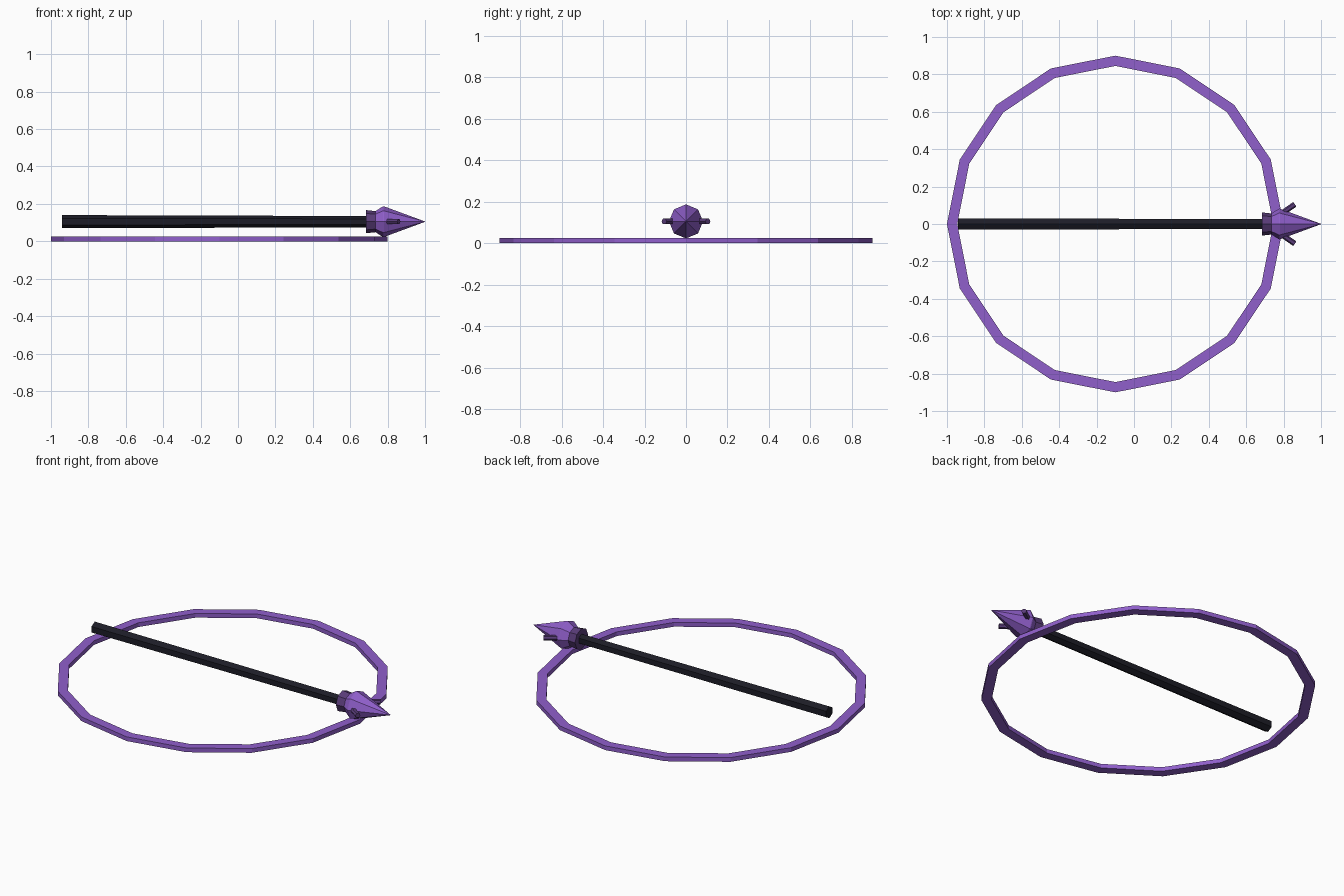
import bpy
import math
from mathutils import Vector

cube = bpy.data.objects.get("Cube")
if cube:
    bpy.data.objects.remove(cube)


def material(name, color):
    mat = bpy.data.materials.new(name)
    mat.use_nodes = True
    mat.diffuse_color = (*color, 1)
    mat.node_tree.nodes["Principled BSDF"].inputs["Base Color"].default_value = (*color, 1)
    return mat


purple = material("purple", (0.28, 0.115, 0.60))
dark_purple = material("dark purple", (0.10, 0.045, 0.19))
black = material("blue black", (0.012, 0.012, 0.02))


def lathe(name, profile, sides, start, direction, mat, turn=0.0, closed=False):
    """Sweep (radius, distance) points round an axis; closed makes a ring."""
    axis = Vector(direction).normalized()
    rot = axis.to_track_quat("Z", "Y")
    verts, faces = [], []
    for r, d in profile:
        for i in range(sides):
            a = turn + math.tau * i / sides
            verts.append(Vector(start) + rot @ Vector((r * math.cos(a), r * math.sin(a), d)))
    n = len(profile)
    for j in range(n if closed else n - 1):
        k = (j + 1) % n
        for i in range(sides):
            m = (i + 1) % sides
            faces.append((j * sides + i, j * sides + m, k * sides + m, k * sides + i))
    if not closed:
        faces.append(tuple(reversed(range(sides))))
        faces.append(tuple(range((n - 1) * sides, n * sides)))
    mesh = bpy.data.meshes.new(name)
    mesh.from_pydata(verts, [], faces)
    mesh.materials.append(mat)
    obj = bpy.data.objects.new(name, mesh)
    bpy.context.collection.objects.link(obj)
    return obj


AXIS_Z = 0.105

# Flat sixteen-sided hoop on the ground
lathe("hoop", [(0.9, 0), (0.9, 0.025), (0.845, 0.025), (0.845, 0)], 16,
      (-0.1, 0, 0), (0, 0, 1), purple, closed=True)

# Slightly tapered hexagonal shaft
vertical = math.pi / 2
shaft = lathe("shaft", [(0.035, 0), (0.03, 1.66)], 6, (-0.94, 0, AXIS_Z), (1, 0, 0), black, vertical)

# Collar and faceted spear head
lathe("collar", [(0.062, 0), (0.055, 0.06)], 8, (0.685, 0, AXIS_Z), (1, 0, 0), dark_purple)
lathe("spear_head", [(0.05, 0), (0.082, 0.05), (0.082, 0.055), (0.001, 0.275)], 8,
      (0.725, 0, AXIS_Z), (1, 0, 0), purple)

# Barbs sweeping forward on both sides
for side, name in ((1, "back_barb"), (-1, "front_barb")):
    lathe(name, [(0.015, 0), (0.015, 0.14)], 6, (0.745, side * 0.025, AXIS_Z),
          (0.8, side * 0.56, 0), dark_purple)
